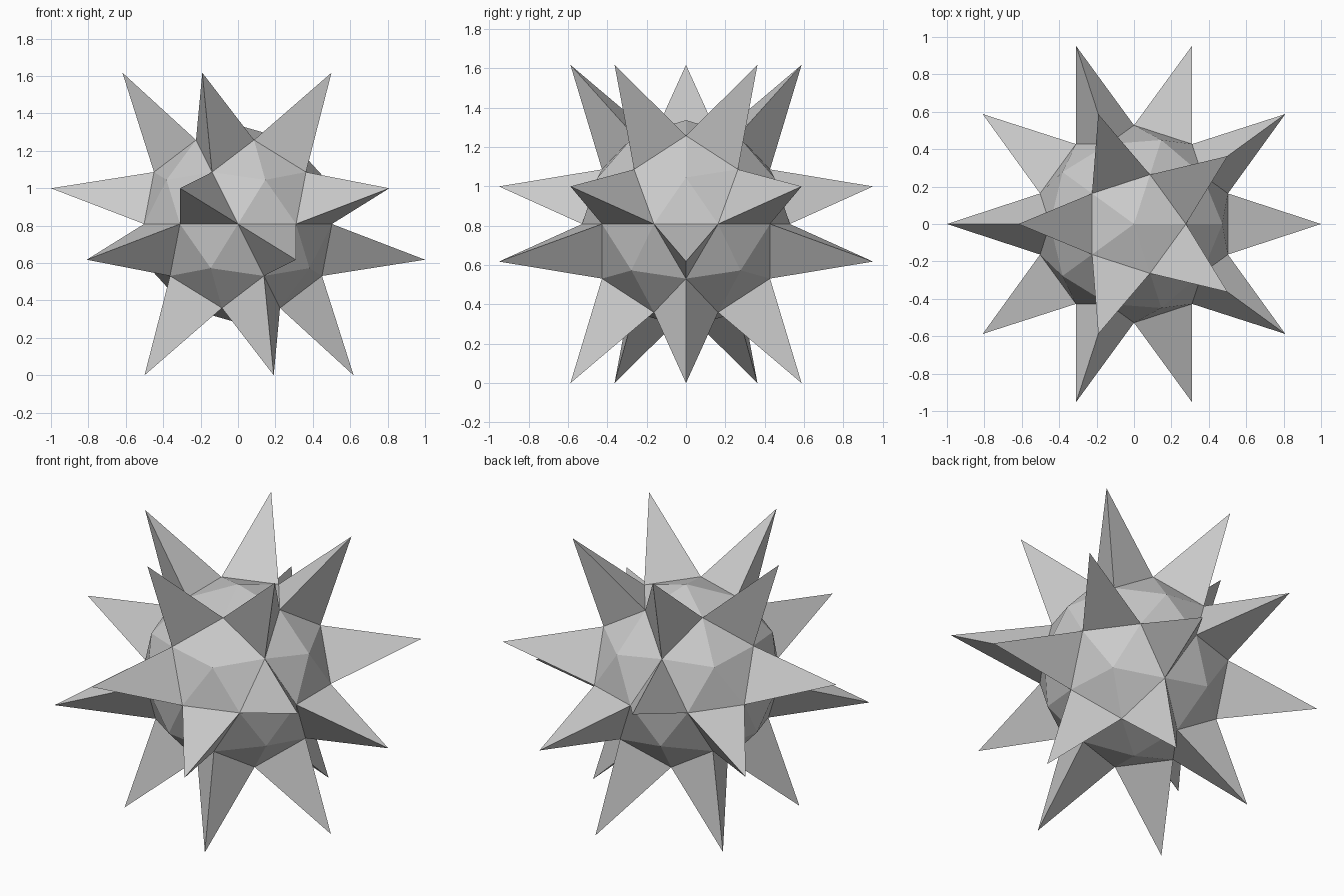
import bpy
import bmesh
from mathutils import Vector

cube = bpy.data.objects.get("Cube")
if cube:
    bpy.data.objects.remove(cube, do_unlink=True)

CORE_RADIUS = 0.528
TIP_RADIUS = 1.018
CENTRE = Vector((0, 0, 0.809))

# Single grey material
grey = bpy.data.materials.new("light_grey")
grey.use_nodes = True
colour = (0.6, 0.6, 0.6, 1)
grey.diffuse_color = colour
grey.node_tree.nodes["Principled BSDF"].inputs["Base Color"].default_value = colour

# Faceted ball core: a once-divided icosahedron
bm = bmesh.new()
bmesh.ops.create_icosphere(bm, subdivisions=2, radius=CORE_RADIUS)

# Spikes: raise every triangle that touches no five-edged corner
spike_bases = [f for f in bm.faces
               if all(len(v.link_edges) == 6 for v in f.verts)]
tips = bmesh.ops.poke(bm, faces=spike_bases)["verts"]
for tip in tips:
    tip.co = tip.co.normalized() * TIP_RADIUS

# Stand the ball on its lower spikes
bmesh.ops.translate(bm, verts=bm.verts, vec=CENTRE)
bmesh.ops.recalc_face_normals(bm, faces=bm.faces)

mesh = bpy.data.meshes.new("spiked_ball")
bm.to_mesh(mesh)
bm.free()
mesh.materials.append(grey)
ball = bpy.data.objects.new("spiked_ball", mesh)
bpy.context.collection.objects.link(ball)
